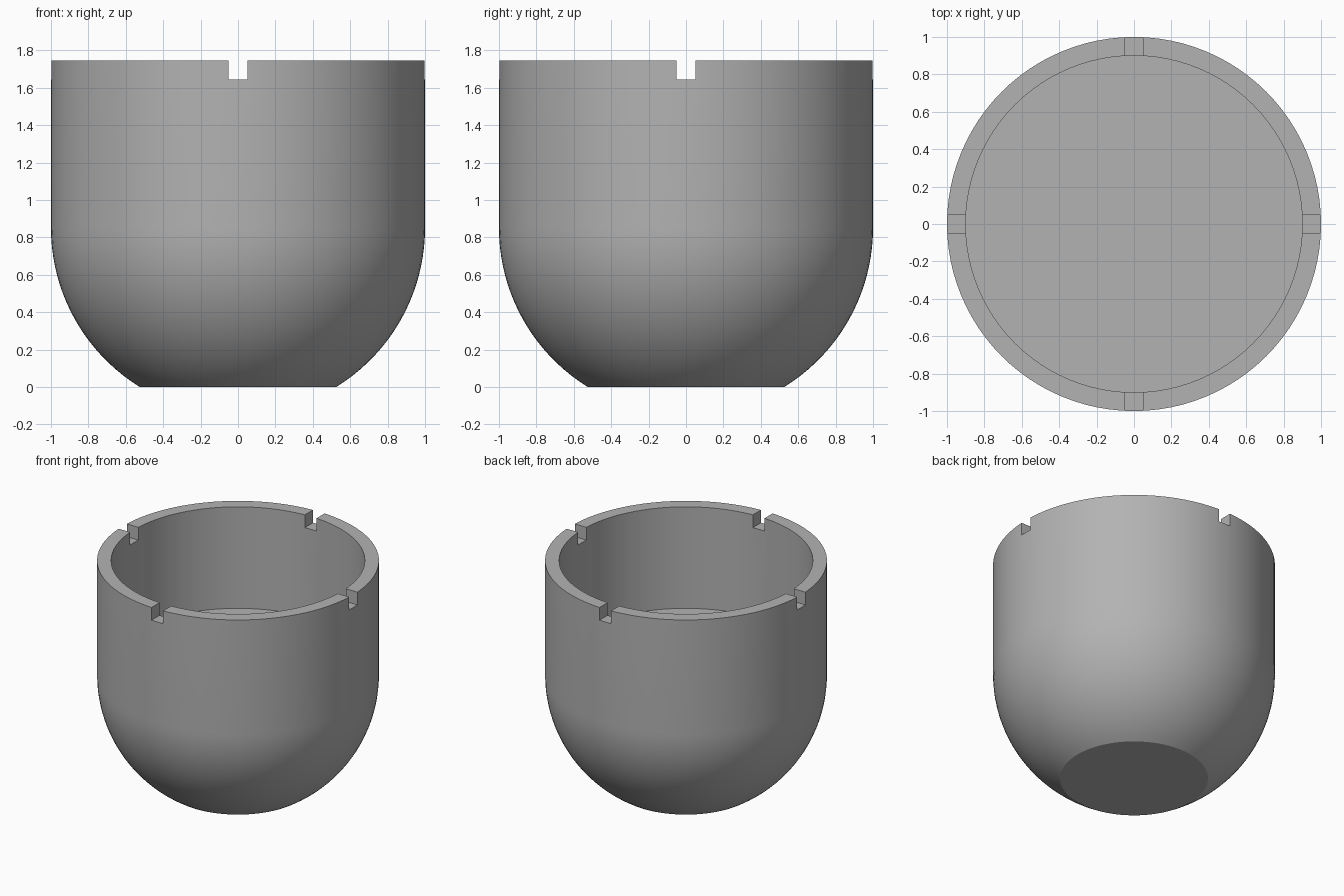
import bpy, bmesh, math

cube = bpy.data.objects.get("Cube")
if cube:
    bpy.data.objects.remove(cube, do_unlink=True)

SEGMENTS = 96
RADIUS, INNER = 1.0, 0.9
BASE = 0.525                                   # radius of the flat underside
CENTRE = math.sqrt(RADIUS**2 - BASE**2)        # height where the bowl meets the wall
TOP, FLOOR = 1.745, 0.95
NOTCH = 0.1

grey = bpy.data.materials.new("plain grey")
grey.use_nodes = True
colour = (0.45, 0.45, 0.45, 1)
grey.diffuse_color = colour
grey.node_tree.nodes["Principled BSDF"].inputs["Base Color"].default_value = colour

# Profile: underside rim, round bowl, straight wall, top rim, cavity floor
start = -math.acos(BASE / RADIUS)
STEPS = 20
profile = []
for i in range(STEPS + 1):
    a = start * (1 - i / STEPS)
    profile.append((RADIUS * math.cos(a), CENTRE + RADIUS * math.sin(a)))
profile += [(RADIUS, TOP), (INNER, TOP), (INNER, FLOOR)]

# Lathe the profile into a closed cup
bm = bmesh.new()
rings = []
for r, z in profile:
    rings.append([bm.verts.new((r * math.cos(t), r * math.sin(t), z))
                  for t in (math.tau * k / SEGMENTS for k in range(SEGMENTS))])
for low, high in zip(rings, rings[1:]):
    for k in range(SEGMENTS):
        n = (k + 1) % SEGMENTS
        bm.faces.new((low[k], low[n], high[n], high[k]))
bm.faces.new(rings[0][::-1])
bm.faces.new(rings[-1])
bmesh.ops.recalc_face_normals(bm, faces=bm.faces)
mesh = bpy.data.meshes.new("cup")
bm.to_mesh(mesh)
bm.free()
mesh.materials.append(grey)
cup = bpy.data.objects.new("cup", mesh)
bpy.context.collection.objects.link(cup)
bpy.ops.object.select_all(action="DESELECT")

# Four rim notches, cut by two crossing bars
for size in ((3, NOTCH, 2 * NOTCH), (NOTCH, 3, 2 * NOTCH)):
    bpy.ops.mesh.primitive_cube_add(size=1, location=(0, 0, TOP))
    bar = bpy.context.object
    bar.name = "notch_cutter"
    bar.scale = size
    bar.hide_render = True
    cut = cup.modifiers.new("notches", "BOOLEAN")
    cut.operation = "DIFFERENCE"
    cut.solver = "EXACT"
    cut.object = bar
    bpy.context.view_layer.objects.active = cup
    bpy.ops.object.modifier_apply(modifier=cut.name)
    bpy.data.objects.remove(bar, do_unlink=True)

# Smooth the round surfaces, keep the rims crisp
cup.select_set(True)
bpy.context.view_layer.objects.active = cup
bpy.ops.object.shade_smooth_by_angle(angle=math.radians(30))
